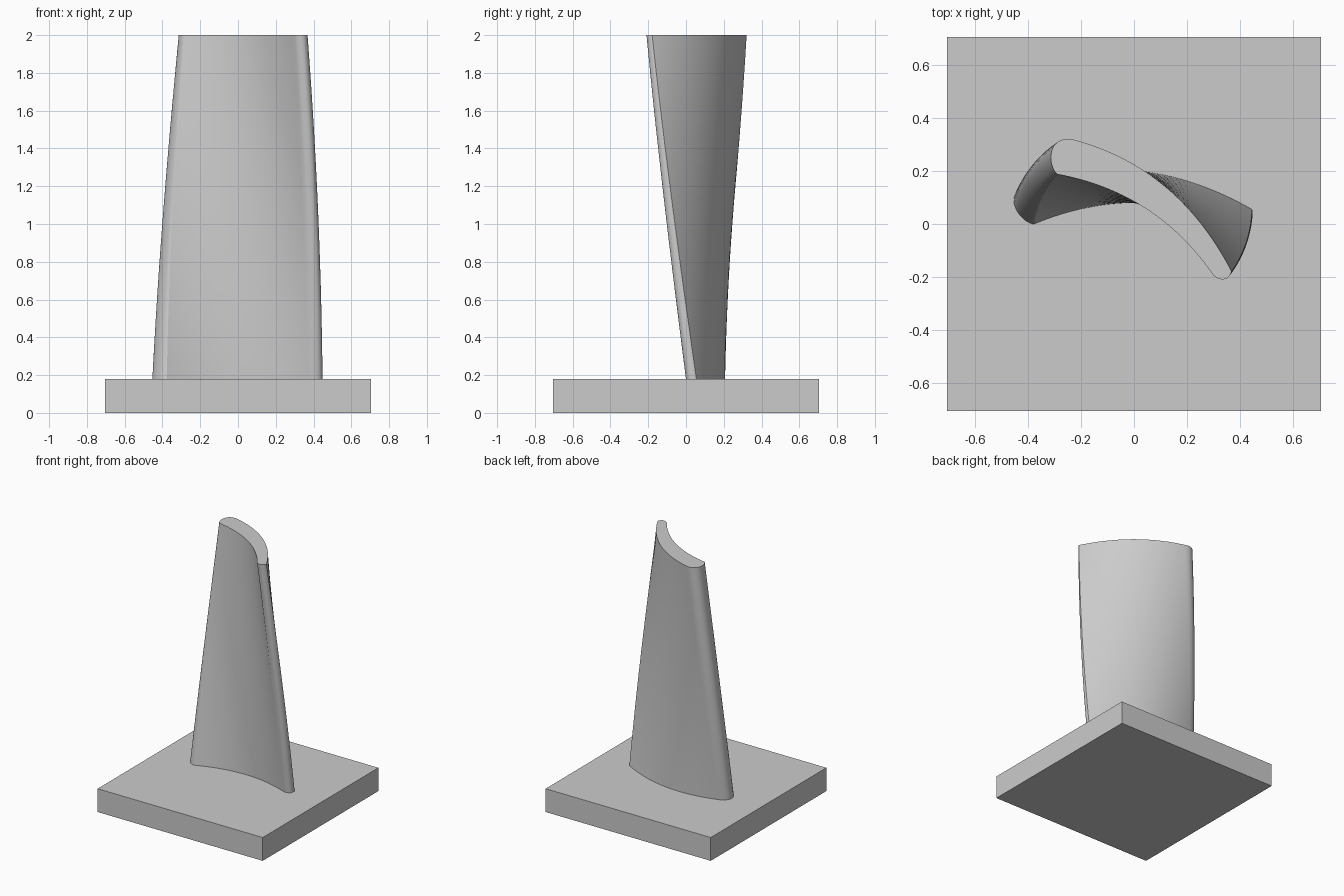
import bpy, bmesh
from math import radians
from mathutils import Matrix, Vector
from mathutils.geometry import interpolate_bezier

cube = bpy.data.objects.get("Cube")
if cube:
    bpy.data.objects.remove(cube)

BASE_HEIGHT, TOTAL_HEIGHT, BASE_SIDE = 0.18, 2.0, 1.41
TWIST, TIP_SCALE = radians(-33), 0.913
ROWS = 40

grey = bpy.data.materials.new("plain grey")
grey.diffuse_color = (0.6, 0.6, 0.6, 1)
grey.use_nodes = True
grey.node_tree.nodes["Principled BSDF"].inputs["Base Color"].default_value = grey.diffuse_color


def add_object(name, bm):
    bmesh.ops.recalc_face_normals(bm, faces=bm.faces)
    mesh = bpy.data.meshes.new(name)
    bm.to_mesh(mesh)
    bm.free()
    mesh.materials.append(grey)
    obj = bpy.data.objects.new(name, mesh)
    bpy.context.collection.objects.link(obj)
    return obj


def bezier(points, count):
    """Sampled curve without its last point, so curves chain into a loop."""
    a, b, c, d = (Vector(p) for p in points)
    return [p.to_2d() for p in interpolate_bezier(a, b, c, d, count + 1)][:-1]


def parabola(start, end, peak, bend, centre, count):
    xs = [start + (end - start) * i / count for i in range(count)]
    return [Vector((x, peak - bend * (x - centre) ** 2)) for x in xs]


# Base block
bm = bmesh.new()
bmesh.ops.create_cube(bm, size=1)
bmesh.ops.scale(bm, vec=(BASE_SIDE, BASE_SIDE, BASE_HEIGHT), verts=bm.verts)
bmesh.ops.translate(bm, vec=(0, 0, BASE_HEIGHT / 2), verts=bm.verts)
add_object("base_block", bm)

# Blade section: rounded leading edge, back, trailing edge, hollow face
section = bezier([(-0.377, 0), (-0.42, 0), (-0.505, 0.10), (-0.41, 0.152)], 18)
section += parabola(-0.41, 0.445, 0.207, 0.53, -0.09, 32)
section += bezier([(0.445, 0.055), (0.455, 0.02), (0.435, -0.004), (0.392, 0)], 12)
section += parabola(0.392, -0.377, 0.08, 0.54, 0.0075, 32)

# Blade: the section twists and shrinks evenly towards the tip
bm = bmesh.new()
rings = []
for row in range(ROWS + 1):
    t = row / ROWS
    turn = Matrix.Rotation(TWIST * t, 2) * (1 + (TIP_SCALE - 1) * t)
    z = BASE_HEIGHT + (TOTAL_HEIGHT - BASE_HEIGHT) * t
    rings.append([bm.verts.new((*(turn @ p), z)) for p in section])
for low, high in zip(rings, rings[1:]):
    for i in range(len(section)):
        bm.faces.new((low[i - 1], low[i], high[i], high[i - 1]))
bm.faces.new(rings[0])
bm.faces.new(rings[-1])
blade = add_object("twisted_blade", bm)

bpy.ops.object.select_all(action="DESELECT")
blade.select_set(True)
bpy.context.view_layer.objects.active = blade
bpy.ops.object.shade_smooth_by_angle(angle=radians(20))
